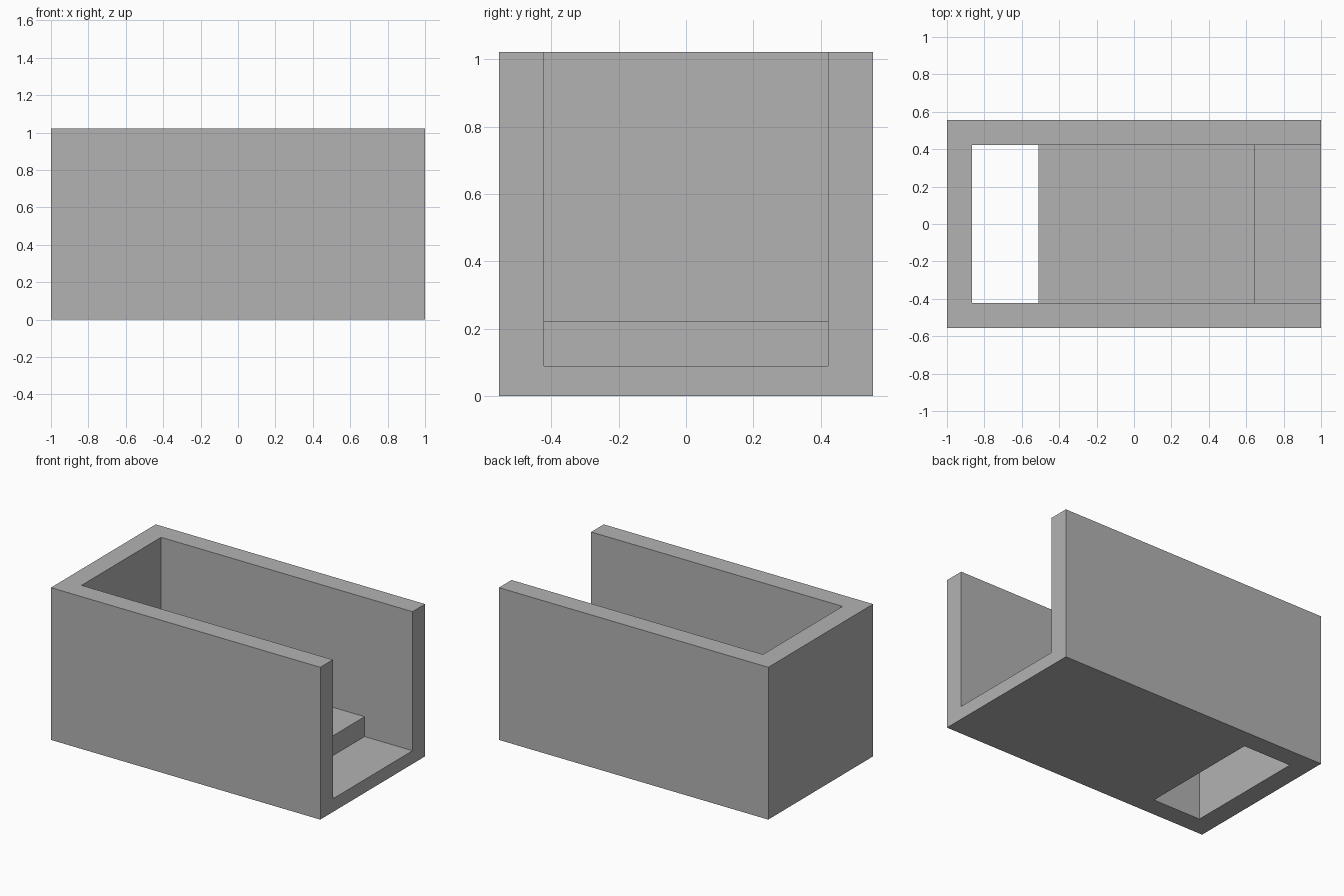
import bpy
import bmesh

UNIT = 2 / 45  # the trough is 45 x 25 x 23 modules

cube = bpy.data.objects.get("Cube")
if cube:
    bpy.data.objects.remove(cube, do_unlink=True)


def extrude_profile(name, profile, half_width):
    """Extrude a side profile of (x, z) modules along y."""
    bm = bmesh.new()
    verts = [bm.verts.new((x * UNIT, -half_width * UNIT, z * UNIT)) for x, z in profile]
    face = bm.faces.new(verts)
    moved = bmesh.ops.extrude_face_region(bm, geom=[face])["geom"]
    bmesh.ops.translate(bm, vec=(0, 2 * half_width * UNIT, 0),
                        verts=[v for v in moved if isinstance(v, bmesh.types.BMVert)])
    bmesh.ops.recalc_face_normals(bm, faces=bm.faces)
    mesh = bpy.data.meshes.new(name)
    bm.to_mesh(mesh)
    bm.free()
    obj = bpy.data.objects.new(name, mesh)
    bpy.context.collection.objects.link(obj)
    return obj


# Plain grey material
grey = bpy.data.materials.new("plain_grey")
grey.use_nodes = True
colour = (0.45, 0.45, 0.45, 1)
grey.diffuse_color = colour
grey.node_tree.nodes["Principled BSDF"].inputs["Base Color"].default_value = colour

# Outer block
trough = extrude_profile("trough", [(-22.5, 0), (22.5, 0), (22.5, 23), (-22.5, 23)], 12.5)
trough.data.materials.append(grey)

# Cavity: floor opening, raised step, low floor and open end
cavity = extrude_profile("cavity_cutter", [
    (-19.5, -2), (-11.5, -2), (-11.5, 5), (14.5, 5),
    (14.5, 2), (25, 2), (25, 25), (-19.5, 25)], 9.5)
cavity.data.materials.append(grey)
cavity.hide_render = True

# Cut the cavity, then discard the cutter
cut = trough.modifiers.new("cavity", "BOOLEAN")
cut.operation = "DIFFERENCE"
cut.solver = "EXACT"
cut.object = cavity
bpy.context.view_layer.objects.active = trough
bpy.ops.object.modifier_apply(modifier=cut.name)
bpy.data.objects.remove(cavity, do_unlink=True)
